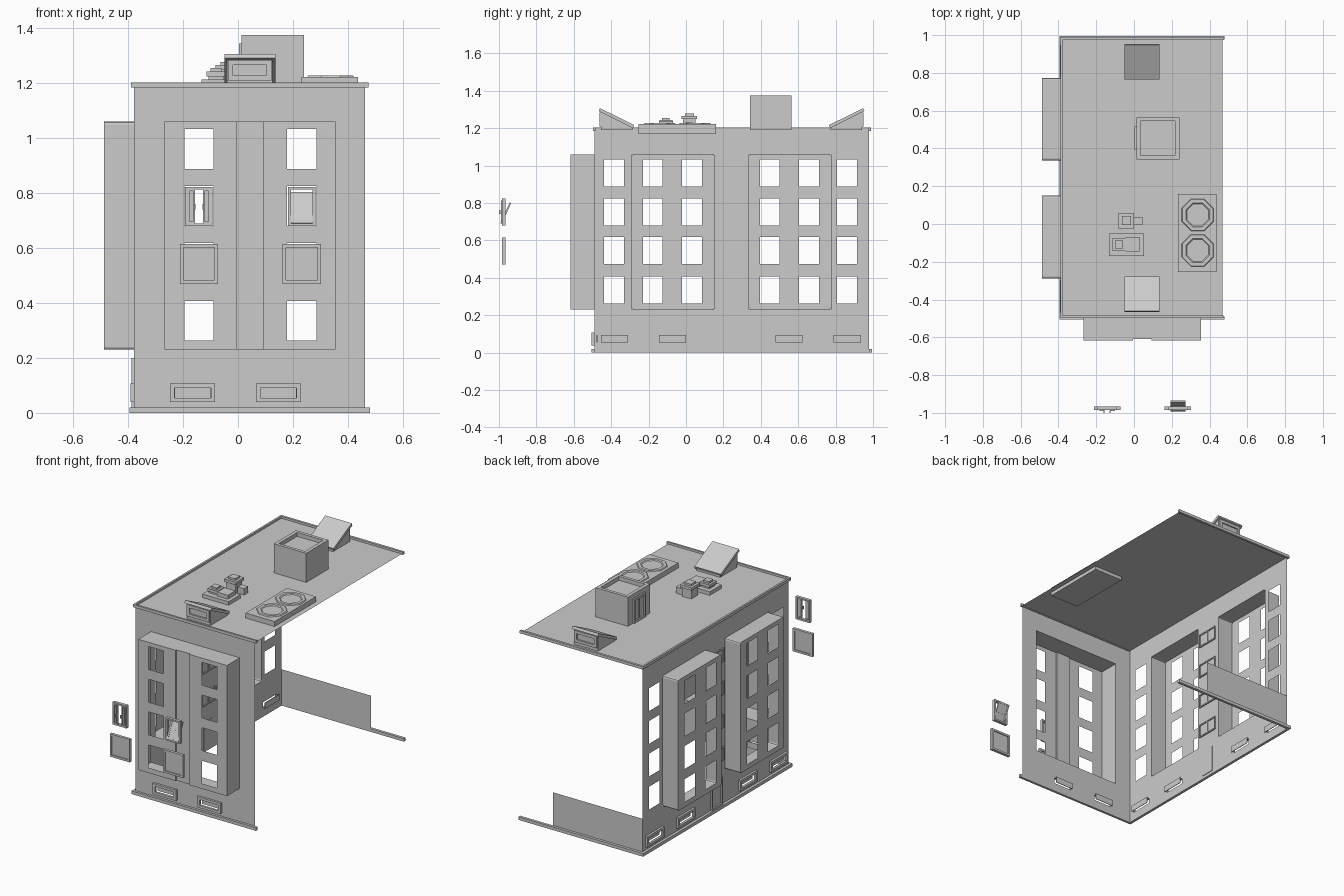
import bpy, bmesh, math
from mathutils import Matrix, Vector

if "Cube" in bpy.data.objects:
    bpy.data.objects.remove(bpy.data.objects["Cube"])

grey = bpy.data.materials.new("plain grey")
grey.use_nodes = True
COLOUR = (0.6, 0.6, 0.6, 1)
grey.diffuse_color = COLOUR
grey.node_tree.nodes["Principled BSDF"].inputs["Base Color"].default_value = COLOUR


def finish(name, bm):
    bmesh.ops.remove_doubles(bm, verts=bm.verts, dist=1e-4)
    mesh = bpy.data.meshes.new(name)
    bm.to_mesh(mesh)
    bm.free()
    mesh.materials.append(grey)
    obj = bpy.data.objects.new(name, mesh)
    bpy.context.collection.objects.link(obj)
    return obj


def add_box(bm, x, y, z):
    size = Vector((x[1] - x[0], y[1] - y[0], z[1] - z[0]))
    mid = Vector((x[0] + x[1], y[0] + y[1], z[0] + z[1])) / 2
    bmesh.ops.create_cube(bm, size=1, matrix=Matrix.Translation(mid) @ Matrix.Diagonal((*size, 1)))


def boxes(name, *parts):
    bm = bmesh.new()
    for part in parts:
        add_box(bm, *part)
    return finish(name, bm)


def add_sheet(bm, axis, pos, us, vs, holes=(), flip=False):
    """Flat sheet across one axis, cut into cells so that rectangles stay open."""
    def cuts(span, k):
        inner = [c for h in holes for c in h[k] if span[0] < c < span[1]]
        return sorted({*span, *inner})

    def point(u, v):
        return {"x": (pos, u, v), "y": (u, pos, v), "z": (u, v, pos)}[axis]

    ucuts, vcuts = cuts(us, 0), cuts(vs, 1)
    for a, b in zip(ucuts, ucuts[1:]):
        for c, d in zip(vcuts, vcuts[1:]):
            mu, mv = (a + b) / 2, (c + d) / 2
            if any(h[0][0] < mu < h[0][1] and h[1][0] < mv < h[1][1] for h in holes):
                continue
            corners = [(a, c), (b, c), (b, d), (a, d)]
            if flip:
                corners.reverse()
            bm.faces.new([bm.verts.new(point(*p)) for p in corners])


def add_frame(bm, axis, us, zs, rim, depth):
    """Rectangular frame made of four bars, standing across the x or y axis."""
    (a, b), (c, d) = us, zs
    for u, z in (((a, a + rim), zs), ((b - rim, b), zs),
                 ((a + rim, b - rim), (c, c + rim)), ((a + rim, b - rim), (d - rim, d))):
        add_box(bm, *((depth, u, z) if axis == "x" else (u, depth, z)))


def span(mid, width):
    return (mid - width / 2, mid + width / 2)


WALL_X, FRONT_Y, BACK_Y, RIGHT_X, TOP = -0.378, -0.49, 0.978, 0.462, 1.2
BAY_Z = (0.23, 1.06)
ROWS = [(z, z + 0.145) for z in (0.263, 0.473, 0.68, 0.888)]
FRONT_COLS = [span(-0.142, 0.106), span(0.232, 0.106)]
SIDE_COLS = [span(c, 0.106) for c in (-0.385, -0.178, 0.032, 0.448, 0.658, 0.86)]
FRONT_BAY, RECESS = (-0.268, 0.355), (-0.005, 0.092)
SIDE_BAYS = [(-0.288, 0.15), (0.337, 0.774)]
STAIR_Y = (0.165, 0.313)
STAIR_ROWS = [(z, z + 0.088) for z in (0.295, 0.502, 0.711, 0.92)]
DOOR = ((0.192, 0.282), (0.02, 0.19))
CELLAR_Z = (0.055, 0.093)
FRONT_CELLAR = [span(-0.165, 0.13), span(0.147, 0.13)]
SIDE_CELLAR = [span(c, 0.145) for c in (-0.383, -0.072, 0.55, 0.862)]

# Front, side and low back wall, one sheet each
bm = bmesh.new()
add_sheet(bm, "y", FRONT_Y, (WALL_X, RIGHT_X), (0, TOP),
          [(FRONT_BAY, BAY_Z)] + [(c, CELLAR_Z) for c in FRONT_CELLAR])
finish("front_wall", bm)
bm = bmesh.new()
side_holes = [(b, BAY_Z) for b in SIDE_BAYS] + [(c, CELLAR_Z) for c in SIDE_CELLAR]
side_holes += [(c, r) for c in (SIDE_COLS[0], SIDE_COLS[-1]) for r in ROWS]
side_holes += [(STAIR_Y, r) for r in STAIR_ROWS] + [DOOR]
add_sheet(bm, "x", WALL_X, (FRONT_Y, BACK_Y), (0, TOP), side_holes, flip=True)
finish("side_wall", bm)
bm = bmesh.new()
add_sheet(bm, "y", BACK_Y, (WALL_X, 0.25), (0, 0.23), flip=True)
finish("back_low_wall", bm)


def soften(obj):
    """Small bevel on the outer corners of a bay."""
    mod = obj.modifiers.new("soft_corners", "BEVEL")
    mod.width, mod.segments, mod.limit_method = 0.01, 2, "ANGLE"
    return obj


# Front bay with a shallow upright recess between the window columns
OUT_Y = -0.618
bm = bmesh.new()
window_holes = [(c, r) for c in FRONT_COLS for r in ROWS]
add_sheet(bm, "y", OUT_Y, FRONT_BAY, BAY_Z, window_holes + [(RECESS, BAY_Z)])
add_sheet(bm, "y", OUT_Y + 0.008, RECESS, BAY_Z)
for x, flip in ((FRONT_BAY[0], True), (RECESS[0], False), (RECESS[1], True), (FRONT_BAY[1], False)):
    inner = FRONT_Y if x in FRONT_BAY else OUT_Y + 0.008
    add_sheet(bm, "x", x, (OUT_Y, inner), BAY_Z, flip=flip)
for z, flip in zip(BAY_Z, (True, False)):
    for xs, y in (((FRONT_BAY[0], RECESS[0]), OUT_Y), (RECESS, OUT_Y + 0.008), ((RECESS[1], FRONT_BAY[1]), OUT_Y)):
        add_sheet(bm, "z", z, xs, (y, FRONT_Y), flip=flip)
finish("front_bay", bm)

# Side bays
OUT_X = -0.487
for name, bay in zip(("side_bay_front", "side_bay_back"), SIDE_BAYS):
    bm = bmesh.new()
    add_sheet(bm, "x", OUT_X, bay, BAY_Z, [(c, r) for c in SIDE_COLS[1:5] for r in ROWS
                                           if bay[0] < c[0] < bay[1]], flip=True)
    for y, flip in zip(bay, (False, True)):
        add_sheet(bm, "y", y, (OUT_X, WALL_X), BAY_Z, flip=flip)
    for z, flip in zip(BAY_Z, (True, False)):
        add_sheet(bm, "z", z, (OUT_X, WALL_X), bay, flip=flip)
    soften(finish(name, bm))

# Plinth strips along the three walls
boxes("plinth", ((-0.395, 0.48), (-0.505, FRONT_Y), (0, 0.02)),
      ((-0.395, WALL_X), (FRONT_Y, BACK_Y), (0, 0.02)),
      ((-0.395, 0.48), (BACK_Y, 0.995), (0, 0.02)))

# Cellar windows: projecting frame with a pane set back
bm = bmesh.new()
for c in FRONT_CELLAR:
    add_frame(bm, "y", (c[0] - 0.017, c[1] + 0.017), (0.039, 0.107), 0.016, (-0.504, FRONT_Y))
    add_box(bm, c, (FRONT_Y + 0.012, FRONT_Y + 0.016), CELLAR_Z)
for c in SIDE_CELLAR:
    add_frame(bm, "x", (c[0] - 0.014, c[1] + 0.014), (0.039, 0.107), 0.015, (-0.392, WALL_X))
    add_box(bm, (WALL_X + 0.012, WALL_X + 0.016), c, CELLAR_Z)
finish("cellar_windows", bm)

# Stairwell windows and entrance door
bm = bmesh.new()
for row in STAIR_ROWS:
    add_frame(bm, "x", STAIR_Y, row, 0.008, span(WALL_X, 0.016))
    add_box(bm, span(WALL_X, 0.004), STAIR_Y, row)
    add_box(bm, span(WALL_X, 0.014), span(sum(STAIR_Y) / 2, 0.008), row)
finish("stair_windows", bm)
bm = bmesh.new()
add_frame(bm, "x", (0.182, 0.292), (0.02, 0.2), 0.01, (-0.388, WALL_X))
add_box(bm, (WALL_X, WALL_X + 0.004), *DOOR)
finish("entrance_door", bm)

# Roof sheet with a low rim on the walled sides
bm = bmesh.new()
add_sheet(bm, "z", 1.19, (WALL_X, 0.468), (FRONT_Y, BACK_Y))
finish("roof", bm)
boxes("roof_rim", ((-0.39, 0.475), (-0.497, -0.485), (1.185, 1.203)),
      ((-0.39, WALL_X), (-0.485, 0.975), (1.185, 1.203)),
      ((-0.39, 0.475), (0.975, 0.99), (1.185, 1.203)))

# Lift housing: walls around a sunken lid, with a door on its right
bm = bmesh.new()
LIFT_X, LIFT_Y = (0.012, 0.24), (0.342, 0.565)
for x in ((0.012, 0.034), (0.218, 0.24)):
    add_box(bm, x, LIFT_Y, (1.19, 1.375))
for y in ((0.342, 0.362), (0.545, 0.565)):
    add_box(bm, (0.034, 0.218), y, (1.19, 1.375))
add_box(bm, (0.034, 0.218), (0.362, 0.545), (1.19, 1.35))
add_frame(bm, "x", (0.395, 0.515), (1.19, 1.345), 0.014, (0.003, 0.012))
add_box(bm, (0.007, 0.012), (0.452, 0.458), (1.204, 1.331))
finish("lift_housing", bm)

# Sloped skylights: wedge, overhanging lid and window; the back one is mirrored
for name, centre, side in (("skylight_front", -0.375, -1), ("skylight_back", 0.862, 1)):
    bm = bmesh.new()
    profile = [(0.08, 1.19), (0.08, 1.285), (-0.09, 1.2), (-0.09, 1.19)]
    lid = [(0.092, 1.291), (0.085, 1.307), (-0.098, 1.216), (-0.091, 1.2)]
    for shape, xs in ((profile, (-0.04, 0.126)), (lid, (-0.05, 0.136))):
        ring = [bm.verts.new((xs[0], centre + side * d, z)) for d, z in shape]
        face = bm.faces.new(ring)
        new = bmesh.ops.extrude_face_region(bm, geom=[face])["geom"]
        moved = [g for g in new if isinstance(g, bmesh.types.BMVert)]
        bmesh.ops.translate(bm, verts=moved, vec=(xs[1] - xs[0], 0, 0))
    depth = sorted((centre + side * 0.08, centre + side * 0.088))
    add_frame(bm, "y", (-0.036, 0.122), (1.21, 1.284), 0.018, depth)
    bmesh.ops.recalc_face_normals(bm, faces=bm.faces)
    finish(name, bm)

# Cooling unit: platform with two eight-sided fan rings
bm = bmesh.new()
add_box(bm, (0.232, 0.436), (-0.255, 0.16), (1.168, 1.222))
for y in (0.048, -0.14):
    loops = []
    for radius, z in ((0.092, 1.222), (0.088, 1.228), (0.068, 1.228), (0.062, 1.223)):
        angles = [math.pi / 8 + k * math.pi / 4 for k in range(8)]
        loops.append([bm.verts.new((0.337 + radius * math.cos(a), y + radius * math.sin(a), z)) for a in angles])
    for low, high in zip(loops, loops[1:]):
        for k in range(8):
            n = (k + 1) % 8
            bm.faces.new((low[k], low[n], high[n], high[k]))
    bm.faces.new(loops[-1])
finish("cooling_unit", bm)


# Roof vents: shaft with a wider cap and a small cap on top
def add_vent(bm, x, y, width, top):
    add_box(bm, span(x, width * 0.8), span(y, width * 0.8), (1.19, top - 0.025))
    add_box(bm, span(x, width), span(y, width), (top - 0.03, top - 0.012))
    add_box(bm, span(x, width * 0.6), span(y, width * 0.6), (top - 0.012, top))


bm = bmesh.new()
add_box(bm, (-0.132, 0.053), (-0.17, -0.05), (1.19, 1.213))
add_vent(bm, -0.08, -0.108, 0.07, 1.255)
add_box(bm, (-0.045, 0.03), (-0.145, -0.07), (1.213, 1.238))
add_vent(bm, -0.04, 0.018, 0.082, 1.278)
add_box(bm, (0.0, 0.046), (-0.004, 0.036), (1.19, 1.23))
finish("roof_vents", bm)

# Loose windows in front of the building: closed pair below
for name, x in (("loose_closed_window_right", -0.142), ("loose_closed_window_left", 0.232)):
    bm = bmesh.new()
    add_frame(bm, "y", span(x, 0.14), (0.47, 0.615), 0.013, (-0.984, -0.966))
    add_box(bm, span(x, 0.114), (-0.978, -0.972), (0.483, 0.602))
    finish(name, bm)

# Loose open window with two swung sashes
bm = bmesh.new()
add_frame(bm, "y", span(-0.142, 0.1), (0.68, 0.823), 0.01, (-0.985, -0.966))
for x in (-0.17, -0.114):
    add_frame(bm, "y", span(x, 0.026), (0.69, 0.813), 0.006, (-0.99, -0.975))
    add_box(bm, span(x, 0.014), (-0.982, -0.978), (0.69, 0.813))
for x in (-0.158, -0.126):
    add_box(bm, span(x, 0.005), (-1.0, -0.99), (0.74, 0.76))
finish("loose_open_window", bm)

# Loose tilted window, its sash leaning back from the sill
bm = bmesh.new()
add_frame(bm, "y", span(0.232, 0.1), (0.68, 0.823), 0.01, (-0.985, -0.966))
finish("loose_tilted_window", bm)
bm = bmesh.new()
add_frame(bm, "y", span(0.232, 0.08), (0, 0.122), 0.01, (-0.004, 0.004))
add_box(bm, span(0.232, 0.06), (-0.002, 0.002), (0.01, 0.112))
add_box(bm, span(0.232, 0.06), (-0.004, 0.004), (0.056, 0.064))
sash = finish("loose_tilted_sash", bm)
sash.location = (0, -0.988, 0.69)
sash.rotation_euler.x = -math.radians(24)
